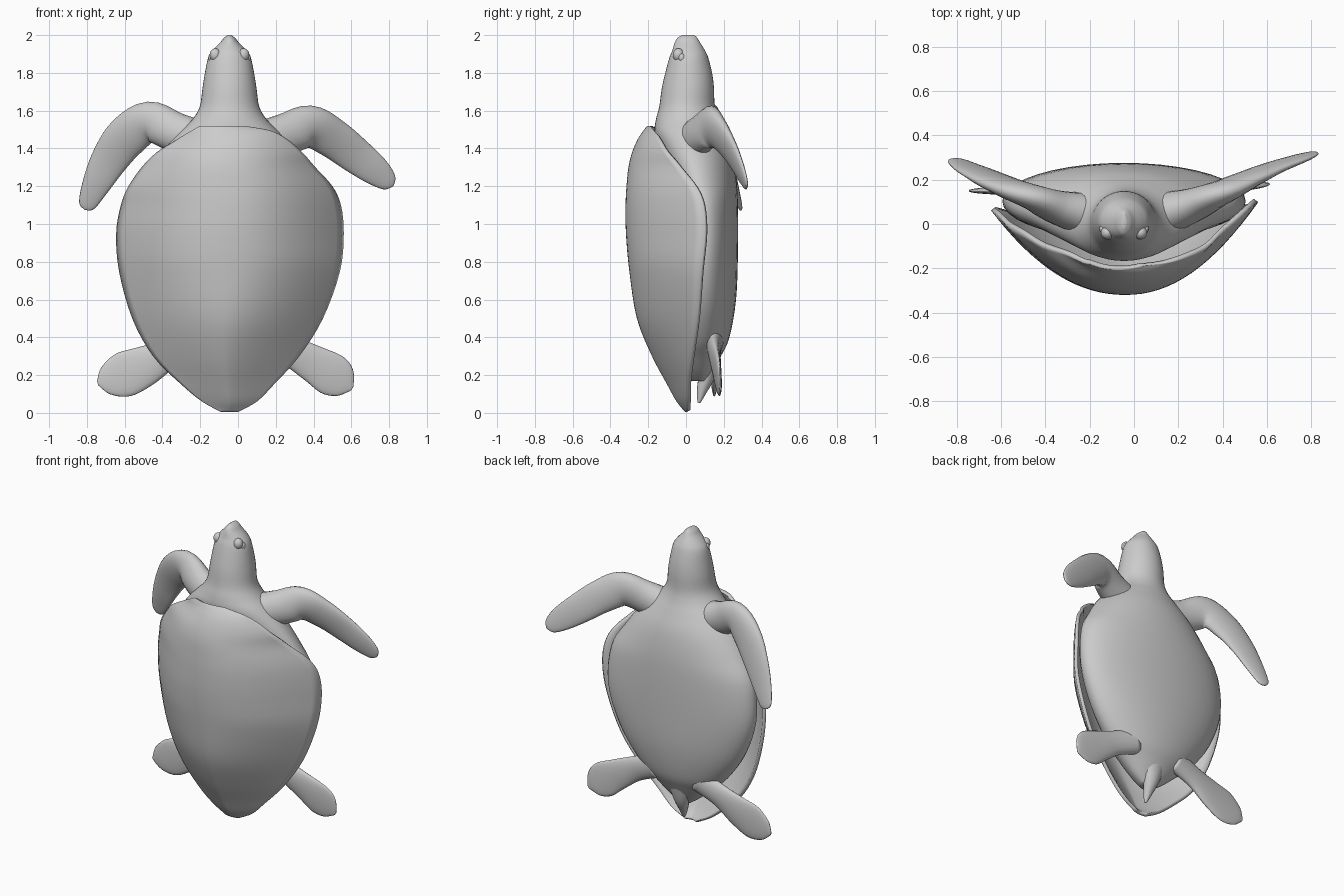
import bpy, bmesh, math
from mathutils import Vector

if "Cube" in bpy.data.objects:
    bpy.data.objects.remove(bpy.data.objects["Cube"])


def spline(rows, steps):
    """Catmull-Rom interpolation through rows of numbers."""
    out = []
    n = len(rows)
    for i in range(n - 1):
        a, b, c, d = rows[max(i - 1, 0)], rows[i], rows[i + 1], rows[min(i + 2, n - 1)]
        for k in range(steps):
            t = k / steps
            out.append([0.5 * (2 * q + (r - p) * t + (2 * p - 5 * q + 4 * r - s) * t * t
                               + (3 * q - p - 3 * r + s) * t ** 3)
                        for p, q, r, s in zip(a, b, c, d)])
    out.append(list(rows[-1]))
    return out


def loft(name, rings, closed=True):
    """Skin a list of rings with quads; closed rings get end caps."""
    bm = bmesh.new()
    vs = [[bm.verts.new(p) for p in ring] for ring in rings]
    n = len(vs[0])
    for a, b in zip(vs, vs[1:]):
        for i in range(n if closed else n - 1):
            j = (i + 1) % n
            bm.faces.new((a[i], a[j], b[j], b[i]))
    if closed:
        bm.faces.new(vs[0])
        bm.faces.new(vs[-1])
        bmesh.ops.recalc_face_normals(bm, faces=bm.faces)
    me = bpy.data.meshes.new(name)
    bm.to_mesh(me)
    bm.free()
    me.shade_smooth()
    ob = bpy.data.objects.new(name, me)
    bpy.context.collection.objects.link(ob)
    return ob


def limb(name, rows, seg=20):
    """Flat paddle along a path; rows are x, y, z, half width, half thickness."""
    # round off the tip
    tip, prev = rows[-1], rows[-2]
    d = (Vector(tip[:3]) - Vector(prev[:3])).normalized() * tip[3] * 0.6
    rows = rows + [(*(Vector(tip[:3]) + d), tip[3] * 0.15, tip[4] * 0.4)]
    pts = spline(rows, 5)
    rings = []
    for i, r in enumerate(pts):
        t = Vector(pts[min(i + 1, len(pts) - 1)][:3]) - Vector(pts[max(i - 1, 0)][:3])
        t.normalize()
        w = Vector((-t.z, 0, t.x)).normalized()
        h = t.cross(w)
        rings.append([Vector(r[:3]) + w * r[3] * math.cos(a) + h * r[4] * math.sin(a)
                      for a in (2 * math.pi * k / seg for k in range(seg))])
    return loft(name, rings)


# carapace: z, left x, left y, right x, right y, spine y
shell = [
    (.005, -.09, .0, .0, .005, -.005), (.06, -.19, .0, .10, .01, -.05),
    (.15, -.30, .0, .19, .01, -.10), (.30, -.45, .02, .325, .03, -.18),
    (.50, -.56, .04, .45, .06, -.26), (.75, -.63, .06, .54, .08, -.30),
    (.95, -.645, .06, .56, .10, -.318), (1.10, -.62, .04, .545, .09, -.32),
    (1.20, -.58, .0, .50, .05, -.315), (1.30, -.51, -.04, .41, -.03, -.305),
    (1.38, -.43, -.09, .34, -.10, -.285), (1.45, -.32, -.13, .26, -.14, -.255),
    (1.495, -.245, -.17, .17, -.17, -.225), (1.52, -.20, -.18, .03, -.19, -.205)]
rings = []
for z, xl, yl, xr, yr, ys in spline(shell, 4):
    power = 1.3 + 0.8 * min(max((z - .1) / .7, 0), 1)
    cx, hw = (xl + xr) / 2, (xr - xl) / 2
    row = []
    for k in range(33):
        t = k / 16 - 1
        edge = yl if t < 0 else yr
        row.append((cx + hw * t, ys + (edge - ys) * abs(t) ** power, z))
    rings.append(row)
carapace = loft("carapace", rings, closed=False)
if sum(p.normal.y for p in carapace.data.polygons) > 0:
    carapace.data.flip_normals()
solid = carapace.modifiers.new("thickness", 'SOLIDIFY')
solid.thickness = 0.022
solid.offset = -1
bpy.context.view_layer.objects.active = carapace
carapace.select_set(True)
bpy.ops.object.shade_smooth_by_angle(angle=math.radians(50))

# torso, neck and head: z, half width, front y, widest y, back y
body = [
    (.17, .05, .03, .08, .11), (.22, .12, .0, .08, .14), (.30, .21, -.03, .08, .185),
    (.40, .32, -.05, .09, .23), (.60, .46, -.06, .10, .265), (.85, .545, -.07, .105, .275),
    (1.10, .53, -.07, .09, .275), (1.25, .45, -.09, .06, .265), (1.38, .36, -.13, .03, .24),
    (1.48, .27, -.165, .01, .20), (1.55, .20, -.16, .0, .17), (1.62, .158, -.142, .0, .152),
    (1.72, .143, -.128, .01, .148), (1.80, .13, -.11, .01, .138), (1.88, .113, -.088, .01, .118),
    (1.92, .088, -.072, .01, .10), (1.96, .05, -.06, .01, .075), (1.985, .03, -.045, .01, .06),
    (2.0, .01, -.02, .01, .045)]
rings = []
for z, hw, y0, yw, y1 in spline(body, 4):
    ring = []
    for k in range(40):
        a = 2 * math.pi * k / 40
        s = math.sin(a)
        ring.append((-.045 + hw * math.cos(a), yw + s * (y1 - yw if s > 0 else yw - y0), z))
    rings.append(ring)
loft("body_and_head", rings)

# front flippers
limb("front_flipper_right", [
    (.08, .03, 1.42, .11, .11), (.25, .08, 1.475, .11, .08), (.38, .135, 1.515, .112, .06),
    (.50, .195, 1.455, .105, .042), (.62, .25, 1.365, .095, .028), (.73, .29, 1.28, .078, .02),
    (.80, .315, 1.22, .048, .012)])
limb("front_flipper_left", [
    (-.15, .03, 1.42, .11, .11), (-.33, .07, 1.485, .105, .08), (-.47, .125, 1.54, .108, .058),
    (-.59, .175, 1.46, .112, .042), (-.68, .22, 1.34, .098, .028), (-.75, .255, 1.21, .075, .02),
    (-.80, .285, 1.10, .045, .012)])

# hind flippers
limb("hind_flipper_right", [
    (.12, .15, .39, .08, .05), (.27, .15, .33, .08, .035), (.40, .16, .26, .098, .025),
    (.50, .17, .20, .112, .018), (.565, .178, .155, .08, .012)])
limb("hind_flipper_left", [
    (-.20, .15, .38, .08, .05), (-.36, .15, .315, .08, .035), (-.50, .15, .245, .108, .025),
    (-.61, .15, .20, .118, .018), (-.70, .15, .17, .075, .012)])

# tail
limb("tail", [(-.045, .12, .30, .09, .06), (-.045, .11, .20, .055, .045),
              (-.04, .085, .12, .03, .028), (-.035, .07, .06, .01, .01)], 16)

# eyes with raised brows
for side, label in ((1, "right"), (-1, "left")):
    for part, loc, size in (("eye", (.10, -.022, 1.88), (.012, .017, .022)),
                            ("brow", (.075, -.04, 1.895), (.03, .03, .035))):
        bpy.ops.mesh.primitive_uv_sphere_add(segments=16, ring_count=10, radius=1,
                                             location=(-.045 + side * loc[0], loc[1], loc[2]))
        ob = bpy.context.object
        ob.name = part + "_" + label
        ob.scale = size
        ob.data.shade_smooth()
